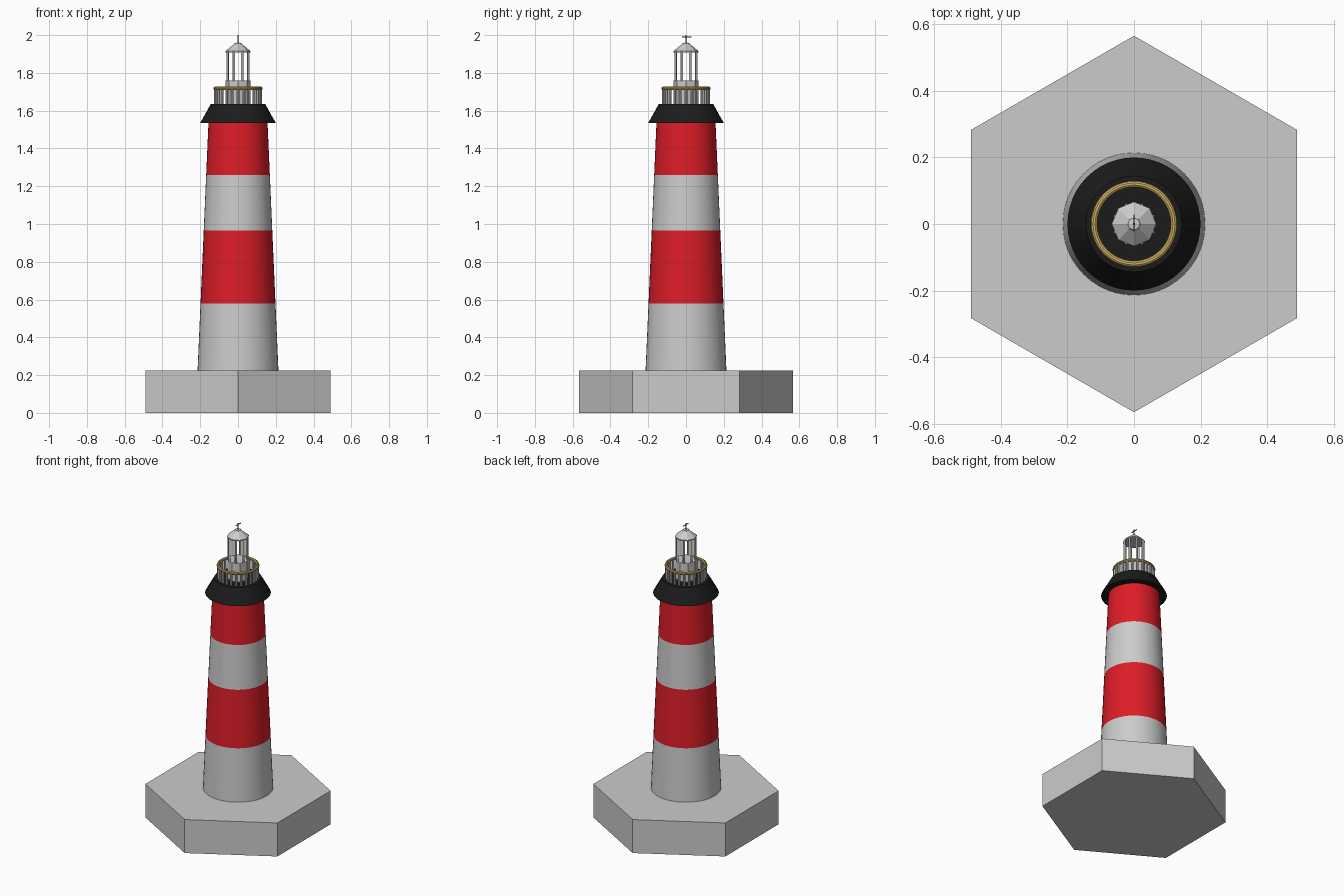
import bpy, bmesh, math
from mathutils import Matrix, Vector

if "Cube" in bpy.data.objects:
    bpy.data.objects.remove(bpy.data.objects["Cube"])


def material(name, rgb):
    m = bpy.data.materials.new(name)
    m.diffuse_color = (*rgb, 1)
    m.use_nodes = True
    m.node_tree.nodes["Principled BSDF"].inputs["Base Color"].default_value = m.diffuse_color
    return m


RED = material("red", (0.72, 0.012, 0.02))
BLACK = material("black", (0.012, 0.011, 0.011))
GOLD = material("gold", (0.65, 0.45, 0.13))
DARK = material("dark_metal", (0.05, 0.05, 0.05))


def finish(name, bm, mat=None, smooth=False):
    bmesh.ops.recalc_face_normals(bm, faces=bm.faces)
    mesh = bpy.data.meshes.new(name)
    bm.to_mesh(mesh)
    bm.free()
    ob = bpy.data.objects.new(name, mesh)
    bpy.context.collection.objects.link(ob)
    if mat:
        mesh.materials.append(mat)
    if smooth:
        bpy.ops.object.select_all(action='DESELECT')
        ob.select_set(True)
        bpy.context.view_layer.objects.active = ob
        bpy.ops.object.shade_smooth_by_angle(angle=math.radians(35))
    return ob


def lathe(name, profile, sides, mat=None, smooth=False, turn=0.0):
    """Spin (radius, z) points around z; closes ends that reach radius 0."""
    bm = bmesh.new()
    verts = [bm.verts.new((r, 0, z)) for r, z in profile]
    edges = [bm.edges.new(p) for p in zip(verts, verts[1:])]
    bmesh.ops.spin(bm, geom=verts + edges, cent=(0, 0, 0), axis=(0, 0, 1),
                   angle=math.tau, steps=sides, use_duplicate=False)
    bmesh.ops.remove_doubles(bm, verts=bm.verts, dist=1e-5)
    bmesh.ops.rotate(bm, verts=bm.verts, matrix=Matrix.Rotation(turn, 3, 'Z'))
    return finish(name, bm, mat, smooth)


def post_ring(name, count, ring, radius, z0, z1, sides, turn=0.0):
    bm = bmesh.new()
    for i in range(count):
        a = turn + math.tau * i / count
        at = Vector((ring * math.cos(a), ring * math.sin(a), (z0 + z1) / 2))
        bmesh.ops.create_cone(bm, cap_ends=True, segments=sides, radius1=radius,
                              radius2=radius, depth=z1 - z0,
                              matrix=Matrix.Translation(at) @ Matrix.Rotation(a, 4, 'Z'))
    return finish(name, bm, None, sides > 6)


# Hexagonal foundation
lathe("foundation", [(0, 0), (0.566, 0), (0.566, 0.225), (0, 0.225)], 6, turn=math.pi / 6)

# Tapered striped tower
levels = [0.225, 0.58, 0.965, 1.26, 1.54]
radius_at = lambda z: 0.214 - (z - 0.225) * 0.044
for i, (lo, hi) in enumerate(zip(levels, levels[1:])):
    lathe(f"tower_band_{i + 1}", [(radius_at(lo), lo), (radius_at(hi), hi)], 48,
          RED if i % 2 else None, True)

# Flared black gallery with deck
lathe("gallery", [(0.15, 1.535), (0.2, 1.535), (0.144, 1.635), (0, 1.635)], 48, BLACK, True)

# Railing
post_ring("balusters", 24, 0.119, 0.008, 1.633, 1.715, 8)
tube = [(0.12 + 0.01 * math.cos(math.tau * i / 10), 1.718 + 0.01 * math.sin(math.tau * i / 10))
        for i in range(11)]
lathe("gold_handrail", tube, 48, GOLD, True)

# Octagonal lantern room
lathe("lantern_base", [(0.066, 1.633), (0.066, 1.76), (0, 1.76)], 8)
post_ring("lantern_posts", 8, 0.06, 0.007, 1.758, 1.912, 4, math.pi / 8)
lathe("lantern_roof", [(0, 1.908), (0.067, 1.908), (0.067, 1.915), (0.022, 1.952),
                       (0.018, 1.958), (0, 1.961)], 8)

# Weather vane
lathe("vane_rod", [(0.004, 1.955), (0.003, 2.0), (0, 2.0)], 8, DARK)
bm = bmesh.new()
bmesh.ops.create_cube(bm, size=1, matrix=Matrix.Translation((0, 0.003, 1.99))
                      @ Matrix.Diagonal((0.004, 0.05, 0.004, 1)))
finish("vane_arm", bm, DARK)
